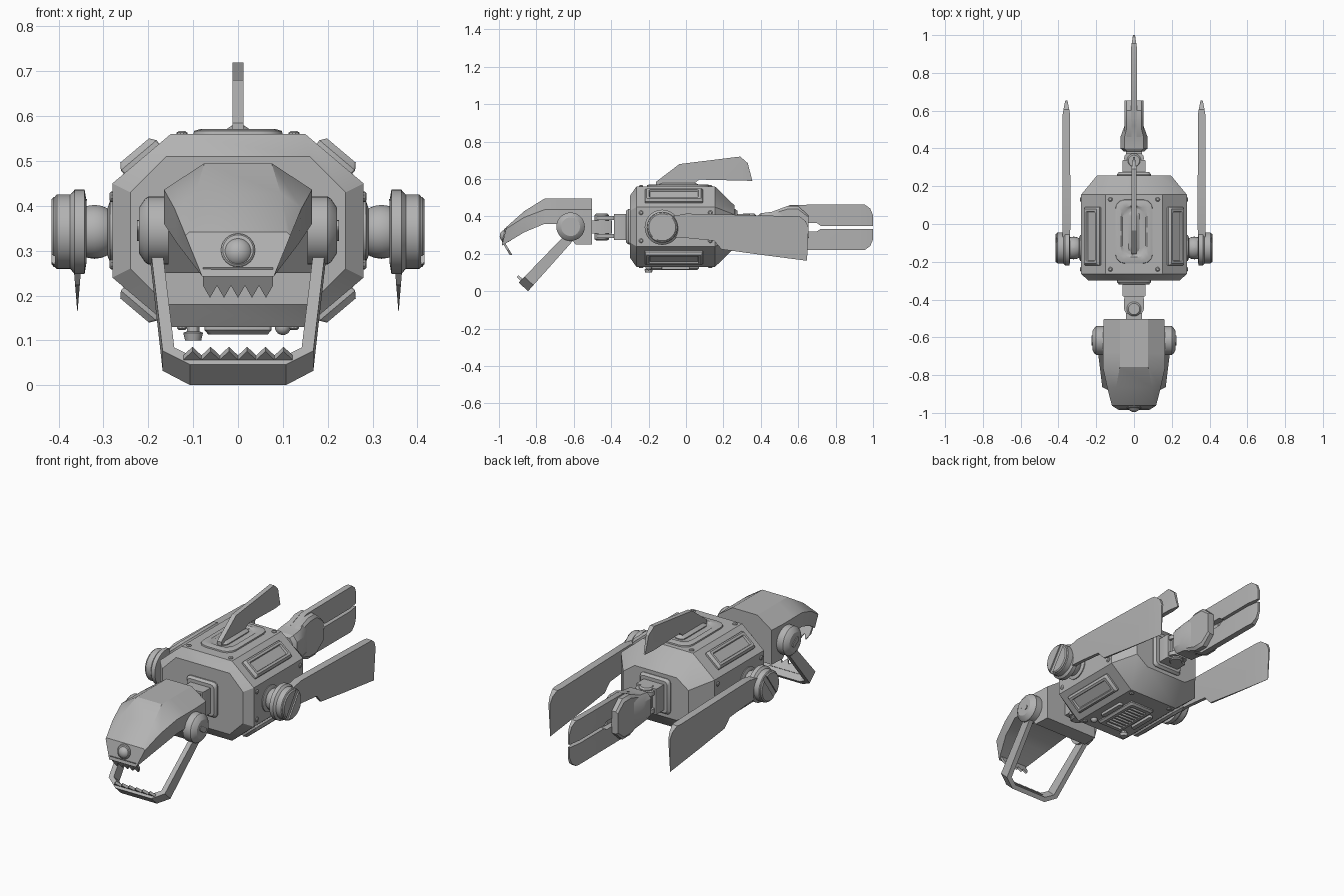
import bpy, bmesh, math
from mathutils import Vector

if "Cube" in bpy.data.objects:
    bpy.data.objects.remove(bpy.data.objects["Cube"])

grey = bpy.data.materials.new("metal_grey")
grey.diffuse_color = (0.45, 0.45, 0.45, 1)
grey.use_nodes = True
grey.node_tree.nodes["Principled BSDF"].inputs["Base Color"].default_value = grey.diffuse_color
X, Y, Z = Vector((1, 0, 0)), Vector((0, 1, 0)), Vector((0, 0, 1))


def finish(name, bm):
    bmesh.ops.recalc_face_normals(bm, faces=bm.faces[:])
    me = bpy.data.meshes.new(name)
    bm.to_mesh(me)
    bm.free()
    me.materials.append(grey)
    ob = bpy.data.objects.new(name, me)
    bpy.context.collection.objects.link(ob)
    bpy.ops.object.select_all(action='DESELECT')
    ob.select_set(True)
    bpy.context.view_layer.objects.active = ob
    bpy.ops.object.shade_smooth_by_angle(angle=math.radians(30))
    return ob


def loft_bm(sections):
    """Skin a list of equally long point rings and cap both ends."""
    bm = bmesh.new()
    rings = [[bm.verts.new(p) for p in s] for s in sections]
    for a, b in zip(rings, rings[1:]):
        for i in range(len(a)):
            j = (i + 1) % len(a)
            bm.faces.new((a[i], a[j], b[j], b[i]))
    bm.faces.new(rings[0])
    bm.faces.new(rings[-1])
    return bm


def loft(name, sections):
    return finish(name, loft_bm(sections))


def lathe(name, origin, axis, profile, seg=32):
    """Revolve (radius, height) pairs around an axis."""
    o, q = Vector(origin), Z.rotation_difference(axis)
    ang = [2 * math.pi * i / seg for i in range(seg)]
    return loft(name, [[o + q @ Vector((r * math.cos(a), r * math.sin(a), h)) for a in ang]
                       for r, h in profile])


def ball(name, origin, r):
    arc = [math.pi * i / 12 for i in range(13)]
    lathe(name, origin, Z, [(max(r * math.sin(a), 0.0005), -r * math.cos(a)) for a in arc], 24)


def stack(name, origin, u, v, levels, corner=0.01):
    """Rounded rectangles (half u, half v, height) stacked along u x v."""
    o, n, secs = Vector(origin), u.cross(v), []
    for w, l, h in levels:
        c, ring = min(corner, w * 0.9, l * 0.9), []
        for k, (sx, sy) in enumerate(((1, 1), (-1, 1), (-1, -1), (1, -1))):
            for i in range(4):
                a = math.pi / 2 * (k + i / 3)
                ring.append(o + u * (sx * (w - c) + c * math.cos(a))
                            + v * (sy * (l - c) + c * math.sin(a)) + n * h)
        secs.append(ring)
    return loft(name, secs)


def box(name, x, y, z, corner=0.006):
    """Box from min/max pairs with rounded vertical edges."""
    return stack(name, (sum(x) / 2, sum(y) / 2, z[0]), X, Y,
                 [((x[1] - x[0]) / 2, (y[1] - y[0]) / 2, h) for h in (0, z[1] - z[0])], corner)


def blade(name, cx, pts, half, tip, bottom=None):
    """Flat (y, z) outline with a thinned end and, if asked, a thin lower edge."""
    bm = loft_bm([[Vector((s, y, z)) for y, z in pts] for s in (-1, 1)])
    end = max(p[0] for p in pts)
    top = max(p[1] for p in pts)
    bmesh.ops.bisect_plane(bm, geom=bm.verts[:] + bm.edges[:] + bm.faces[:],
                           plane_co=(0, tip, 0), plane_no=Y)
    for v in bm.verts:
        f = 1 if bottom is None else max(0.02, (v.co.z - bottom) / (top - bottom))
        f *= 1 - 0.65 * max(0, v.co.y - tip) / (end - tip)
        v.co.x = cx + v.co.x * half * f
    return finish(name, bm)


def zigzag(x, n, base, valley, tip):
    pts = [(x, base), (-x, base), (-x, valley)]
    for i in range(n):
        pts += [(-x + (2 * i + 1) * x / n, tip), (-x + (2 * i + 2) * x / n, valley)]
    return pts


# Body: four octagons
MID = 0.345
def octagon(y, w, h, cw, ch):
    q = [(w, h - ch), (w - cw, h), (cw - w, h), (-w, h - ch),
         (-w, ch - h), (cw - w, -h), (w - cw, -h), (w, ch - h)]
    return [Vector((x, y, MID + z)) for x, z in q]

loft("body", [octagon(-0.30, 0.24, 0.165, 0.08, 0.08), octagon(-0.265, 0.28, 0.215, 0.13, 0.11),
              octagon(0.155, 0.28, 0.215, 0.13, 0.11), octagon(0.258, 0.195, 0.115, 0.07, 0.05)])

# Framed panels on the four slanted faces
for sx in (-1, 1):
    for sz in (-1, 1):
        n = Vector((sx * 0.645, 0, sz * 0.764))
        u = Y.cross(n)
        stack("slanted_panel", (sx * 0.215, -0.065, MID + sz * 0.16), u, Y,
              [(0.052, 0.155, -0.01), (0.052, 0.155, 0.01), (0.042, 0.145, 0.024),
               (0.03, 0.132, 0.024), (0.027, 0.128, 0.014)], 0.006)

# Rivets on the sides, top and underside
for sx in (-1, 1):
    for y in (-0.24, 0.13):
        for sz in (-1, 1):
            lathe("side_rivet", (sx * 0.275, y, MID + sz * 0.075), X * sx, [(0.012, 0), (0.012, 0.008), (0.007, 0.012)], 10)
            lathe("flat_rivet", (sx * 0.125, y, MID + sz * 0.21), Z * sz, [(0.012, 0), (0.012, 0.008), (0.007, 0.012)], 10)

# Top hatch with recess, and the back fin
stack("top_hatch", (0, -0.04, 0.555), X, Y,
      [(0.1, 0.17, 0), (0.098, 0.168, 0.012), (0.085, 0.155, 0.016), (0.07, 0.135, 0.016), (0.06, 0.125, 0.008)], 0.05)
stack("fin_mount", (0, -0.04, 0.56), X, Y, [(0.03, 0.11, 0), (0.03, 0.11, 0.008), (0.012, 0.09, 0.02)], 0.025)
blade("back_fin", 0, [(-0.16, 0.565), (-0.16, 0.585), (-0.035, 0.68), (0.29, 0.72), (0.33, 0.685),
                      (0.355, 0.59), (0.07, 0.597), (0.03, 0.565)], 0.0125, 0.30)

# Underside vent with slats, feet and knobs
stack("vent_frame", (0, -0.065, 0.135), Y, X,
      [(0.135, 0.075, 0), (0.135, 0.075, 0.012), (0.125, 0.066, 0.022), (0.105, 0.05, 0.022), (0.103, 0.048, 0.008)], 0.01)
for i in range(8):
    y = -0.15 + i * 0.024
    box("vent_slat", (-0.05, 0.05), (y - 0.005, y + 0.005), (0.115, 0.13), 0.002)
for sx in (-1, 1):
    box("underside_rail", (sx * 0.1 - 0.012, sx * 0.1 + 0.012), (-0.13, 0.02), (0.115, 0.135))
lathe("drain_plug", (-0.1, -0.2, 0.135), -Z, [(0.014, 0), (0.014, 0.015), (0.022, 0.018), (0.018, 0.035)], 12)
ball("sensor_bulb", (0.1, -0.2, 0.13), 0.018)

# Shoulder joints and side fins
for s in (-1, 1):
    c = Vector((0, -0.127, 0.342))
    lathe("shoulder_socket", c + X * s * 0.27, X * s, [(0.07, 0), (0.07, 0.015), (0.05, 0.022)])
    ball("shoulder_ball", c + X * s * 0.32, 0.06)
    lathe("shoulder_disc", c + X * s * 0.338, X * s,
          [(0.07, 0), (0.094, 0.004), (0.094, 0.026), (0.083, 0.036), (0.083, 0.066), (0.079, 0.07)])
    # slotted cap made of two half discs
    for k in (0, 1):
        rings = []
        for r, h in ((0.078, 0.405), (0.078, 0.411), (0.072, 0.416)):
            ring = []
            for i in range(17):
                a = math.radians(55) + math.pi * k + 0.2 + (math.pi - 0.4) * i / 16
                ring.append(c + Vector((s * h, r * math.cos(a), r * math.sin(a))))
            rings.append(ring)
        loft("shoulder_cap", rings)
    blade("side_fin", s * 0.358, [(-0.13, 0.39), (0.0, 0.415), (0.3, 0.408), (0.607, 0.4), (0.64, 0.375),
                                  (0.655, 0.34), (0.647, 0.163), (0.4, 0.195), (0.19, 0.224),
                                  (0.15, 0.27), (0.0, 0.285), (-0.13, 0.29)], 0.021, 0.58, 0.16)

# Head: (top y, bottom y, top half width, top z, side half width, shoulder z, bottom half width, bottom z)
head = [(-0.502, -0.502, 0.075, 0.495, 0.16, 0.436, 0.16, 0.25),
        (-0.59, -0.59, 0.075, 0.495, 0.165, 0.436, 0.165, 0.25),
        (-0.68, -0.68, 0.075, 0.495, 0.165, 0.436, 0.165, 0.36),
        (-0.757, -0.757, 0.075, 0.495, 0.165, 0.436, 0.165, 0.36),
        (-0.865, -0.865, 0.095, 0.428, 0.142, 0.395, 0.135, 0.315),
        (-0.962, -0.985, 0.108, 0.342, 0.117, 0.334, 0.08, 0.243)]
secs = []
for yt, yb, t, zt, w, zs, bw, zb in head:
    half = [(t, yt, zt), (w, yt, zs), (bw, yb, zb)]
    secs.append([Vector(p) for p in half] + [Vector((-x, y, z)) for x, y, z in reversed(half)])
loft("head", secs)
ball("nose_stud", (0, -0.962, 0.295), 0.034)
lathe("nose_ring", (0, -0.955, 0.297), Vector((0, -0.97, 0.22)), [(0.038, 0), (0.038, 0.02), (0.034, 0.024)], 24)
loft("upper_teeth", [[Vector((x, y + (0.26 - z) * 0.6, z)) for x, z in zigzag(0.078, 5, 0.262, 0.222, 0.195)]
                     for y in (-0.982, -0.968)])

# Jaw: u-shaped frame hanging from the cheek hinges
def jaw_point(x, d, p):
    return Vector((x, -0.6 - 0.68 * d - 0.73 * p, 0.315 - 0.73 * d + 0.68 * p))

outer = [(0.198, 0), (0.168, 0.355), (0.107, 0.398)]
inner = [(0.172, 0), (0.142, 0.345), (0.098, 0.374)]
outline = outer + [(-x, d) for x, d in reversed(outer)] + [(-x, d) for x, d in inner] + inner[::-1]
loft("jaw", [[jaw_point(x, d, p * (0.75 + 0.6 * d)) for x, d in outline] for p in (-0.036, 0.032)])
loft("lower_teeth", [[jaw_point(x, d, p) for x, p in zigzag(0.122, 6, 0.0, 0.032, 0.06)] for d in (0.37, 0.384)])
for s in (-1, 1):
    c = Vector((s * 0.155, -0.617, 0.345))
    lathe("cheek_hinge", c, X * s, [(0.076, 0), (0.076, 0.045), (0.07, 0.053), (0.05, 0.066)])
    stack("hinge_bolt", c + X * s * 0.066, Vector((0, 0.82, -0.57)), Vector((0, 0.57, 0.82)) * s,
          [(0.03, 0.013, 0), (0.03, 0.013, 0.004)], 0.012)

# Neck and tail joints: flange, block, fork and pin
for part, s, y0 in (("neck", -1, -0.295), ("tail", 1, 0.25)):
    def span(a, b):
        return tuple(sorted((y0 + s * a, y0 + s * b)))
    stack(part + "_flange", (0, y0, MID), X, Z * -s,
          [(0.09, 0.095, 0), (0.09, 0.095, 0.012), (0.08, 0.085, 0.025)], 0.02)
    box(part + "_block", (-0.06, 0.06), span(0.01, 0.09), (0.275, 0.412))
    for z in (0.285, 0.38):
        box(part + "_fork", (-0.052, 0.052), span(0.07, 0.185 if s < 0 else 0.125), (z, z + 0.022), 0.03)
    py = y0 + s * (0.155 if s < 0 else 0.085)
    lathe(part + "_pin", (0, py, 0.272), Z, [(0.03, 0), (0.038, 0.006), (0.038, 0.135), (0.03, 0.143)], 20)
    box(part + "_tongue", (-0.042, 0.042), span(0.1, 0.22), (0.308, 0.378))

# Tail: base, two cheeks and a pair of blades
loft("tail_base", [[Vector((x * w, y, MID + z * h)) for x, z in ((1, .6), (.7, 1), (-.7, 1), (-1, .6), (-1, -.6), (-.7, -1), (.7, -1), (1, -.6))]
                   for y, w, h in ((0.385, 0.055, 0.06), (0.40, 0.072, 0.072), (0.46, 0.072, 0.08), (0.52, 0.05, 0.1))])
for s in (-1, 1):
    loft("tail_cheek", [[Vector((s * x, y, MID + z * k)) for y, z in
                         ((0.46, 0.08), (0.54, 0.11), (0.60, 0.11), (0.655, 0.06),
                          (0.655, -0.06), (0.60, -0.11), (0.54, -0.11), (0.46, -0.08))]
                        for x, k in ((0.014, 1), (0.04, 1), (0.051, 0.85))])
    blade("tail_blade", 0, [(y, 0.342 + s * z) for y, z in
                            ((0.5, 0.095), (0.56, 0.12), (0.955, 0.122), (0.985, 0.1), (1.0, 0.065),
                             (1.0, 0.008), (0.72, 0.008), (0.70, 0.022), (0.5, 0.022))], 0.016, 0.93)
